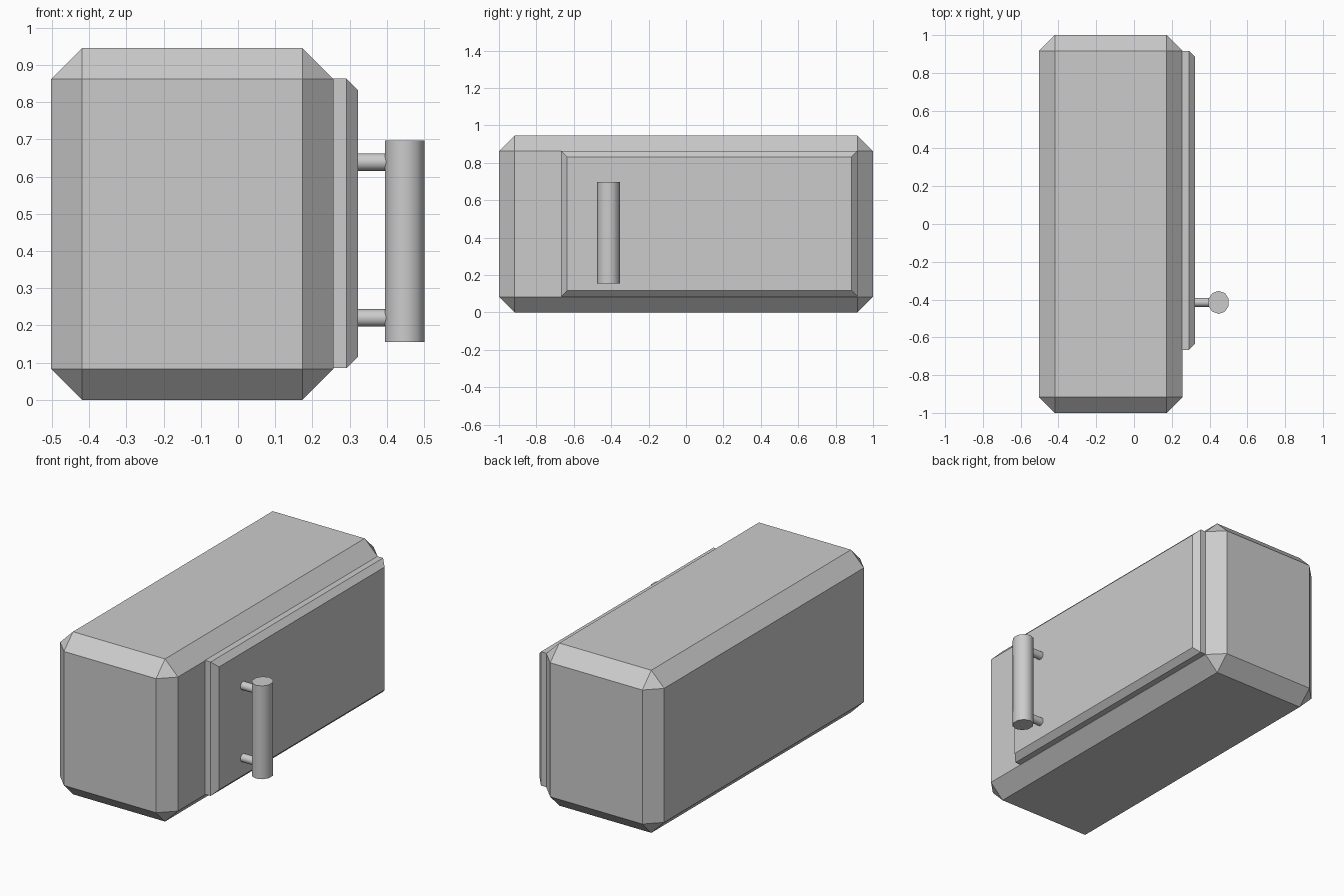
import bpy, bmesh
from math import pi
from mathutils import Matrix, Vector

if "Cube" in bpy.data.objects:
    bpy.data.objects.remove(bpy.data.objects["Cube"])


def make_object(name, bm):
    bmesh.ops.recalc_face_normals(bm, faces=bm.faces)
    mesh = bpy.data.meshes.new(name)
    bm.to_mesh(mesh)
    bm.free()
    obj = bpy.data.objects.new(name, mesh)
    bpy.context.collection.objects.link(obj)
    return obj


def box_bmesh(lo, hi):
    lo, hi = Vector(lo), Vector(hi)
    bm = bmesh.new()
    bmesh.ops.create_cube(bm, size=1)
    bmesh.ops.scale(bm, vec=hi - lo, verts=bm.verts)
    bmesh.ops.translate(bm, vec=(lo + hi) / 2, verts=bm.verts)
    return bm


def rod(name, center, radius, depth, sides, rotation, scale=(1, 1, 1)):
    bm = bmesh.new()
    bmesh.ops.create_cone(bm, cap_ends=True, segments=sides, radius1=radius,
                          radius2=radius, depth=depth, matrix=rotation)
    bmesh.ops.scale(bm, vec=scale, verts=bm.verts)
    bmesh.ops.translate(bm, vec=center, verts=bm.verts)
    obj = make_object(name, bm)
    bpy.ops.object.select_all(action='DESELECT')
    obj.select_set(True)
    bpy.context.view_layer.objects.active = obj
    bpy.ops.object.shade_smooth_by_angle(angle=pi / 3.5)
    return obj


# Cabinet body with every edge chamfered
bm = box_bmesh((-0.502, -1, 0), (0.256, 1, 0.945))
bmesh.ops.bevel(bm, geom=bm.edges[:], offset=0.083, segments=1,
                profile=0.5, affect='EDGES')
make_object("body", bm)

# Door slab on the right side, chamfered around its outer face
bm = box_bmesh((0.25, -0.667, 0.085), (0.323, 0.917, 0.863))
outer = max(bm.faces, key=lambda f: f.calc_center_median().x)
bmesh.ops.bevel(bm, geom=list(outer.edges), offset=0.032, segments=1,
                profile=0.5, affect='EDGES')
make_object("door", bm)

# Upright handle bar
rod("handle_bar", (0.448, -0.415, 0.426), 0.061, 0.542, 10,
    Matrix.Identity(4), scale=(0.92, 1, 1))

# Two posts joining the bar to the door
for label, z in (("lower", 0.22), ("upper", 0.639)):
    rod(label + "_handle_post", (0.367, -0.415, z), 0.0235, 0.11, 16,
        Matrix.Rotation(pi / 2, 4, 'Y'))
